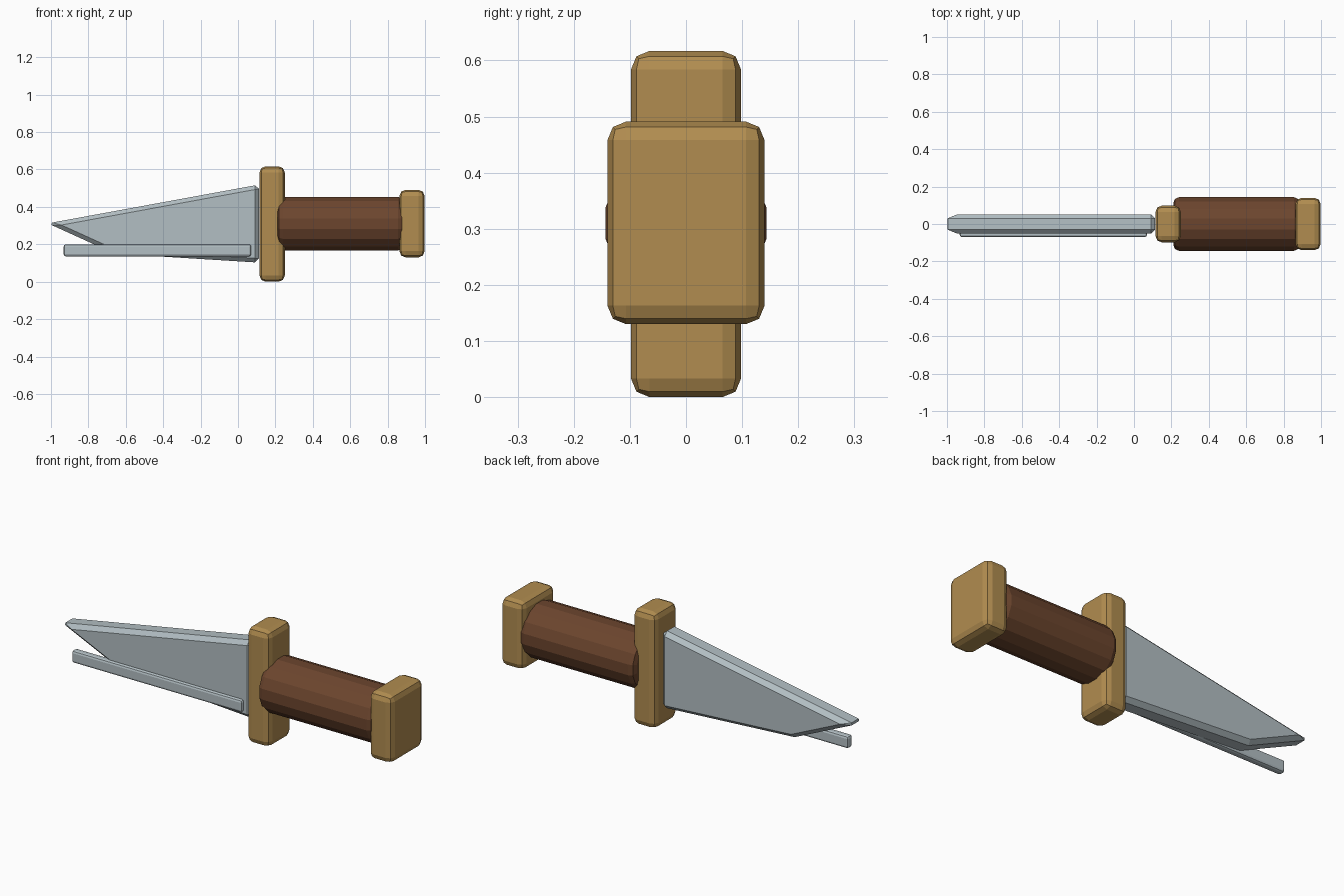
import bpy, bmesh, math
from mathutils import Matrix

if "Cube" in bpy.data.objects:
    bpy.data.objects.remove(bpy.data.objects["Cube"])


def material(name, rgb):
    m = bpy.data.materials.new(name)
    m.diffuse_color = (*rgb, 1)
    m.use_nodes = True
    m.node_tree.nodes["Principled BSDF"].inputs["Base Color"].default_value = m.diffuse_color
    return m


STEEL = material("pale steel", (0.45, 0.52, 0.55))
BRASS = material("dull brass", (0.44, 0.265, 0.08))
LEATHER = material("brown leather", (0.15, 0.06, 0.027))


def finish(name, bm, mat, bevel, segments):
    bmesh.ops.recalc_face_normals(bm, faces=bm.faces)
    mesh = bpy.data.meshes.new(name)
    bm.to_mesh(mesh)
    bm.free()
    mesh.materials.append(mat)
    ob = bpy.data.objects.new(name, mesh)
    bpy.context.collection.objects.link(ob)
    mod = ob.modifiers.new("edge bevel", 'BEVEL')
    mod.width = bevel
    mod.segments = segments
    mod.limit_method = 'ANGLE'
    mod.angle_limit = math.radians(30)
    return ob


def box(name, lo, hi, mat, bevel, segments=2):
    bm = bmesh.new()
    mid = [(a + b) / 2 for a, b in zip(lo, hi)]
    size = [b - a for a, b in zip(lo, hi)]
    bmesh.ops.create_cube(bm, size=1, matrix=Matrix.Translation(mid) @ Matrix.Diagonal((*size, 1)))
    return finish(name, bm, mat, bevel, segments)


# Blade: side profile extruded through its thickness, chamfered all round
profile = [(-1.017, 0.312), (0.112, 0.519), (0.112, 0.102), (-0.66, 0.15)]
bm = bmesh.new()
face = bm.faces.new([bm.verts.new((x, -0.052, z)) for x, z in profile])
ext = bmesh.ops.extrude_face_region(bm, geom=[face])
for v in ext["geom"]:
    if isinstance(v, bmesh.types.BMVert):
        v.co.y = 0.052
finish("blade", bm, STEEL, 0.022, 1)

# Raised strip along the lower front of the blade
box("blade_strip", (-0.932, -0.07, 0.135), (0.07, -0.03, 0.2), STEEL, 0.012)

# Guard and pommel blocks
box("guard", (0.115, -0.098, 0.0), (0.25, 0.098, 0.617), BRASS, 0.033)
box("pommel", (0.863, -0.14, 0.13), (0.998, 0.14, 0.491), BRASS, 0.033)

# Sixteen-sided grip with chamfered ends
bm = bmesh.new()
place = (Matrix.Translation((0.548, 0, 0.31)) @ Matrix.Rotation(math.pi / 2, 4, 'Y')
         @ Matrix.Rotation(math.pi / 16, 4, 'Z'))
bmesh.ops.create_cone(bm, cap_ends=True, segments=16, radius1=0.146, radius2=0.146,
                      depth=0.675, matrix=place)
finish("grip", bm, LEATHER, 0.03, 2)
